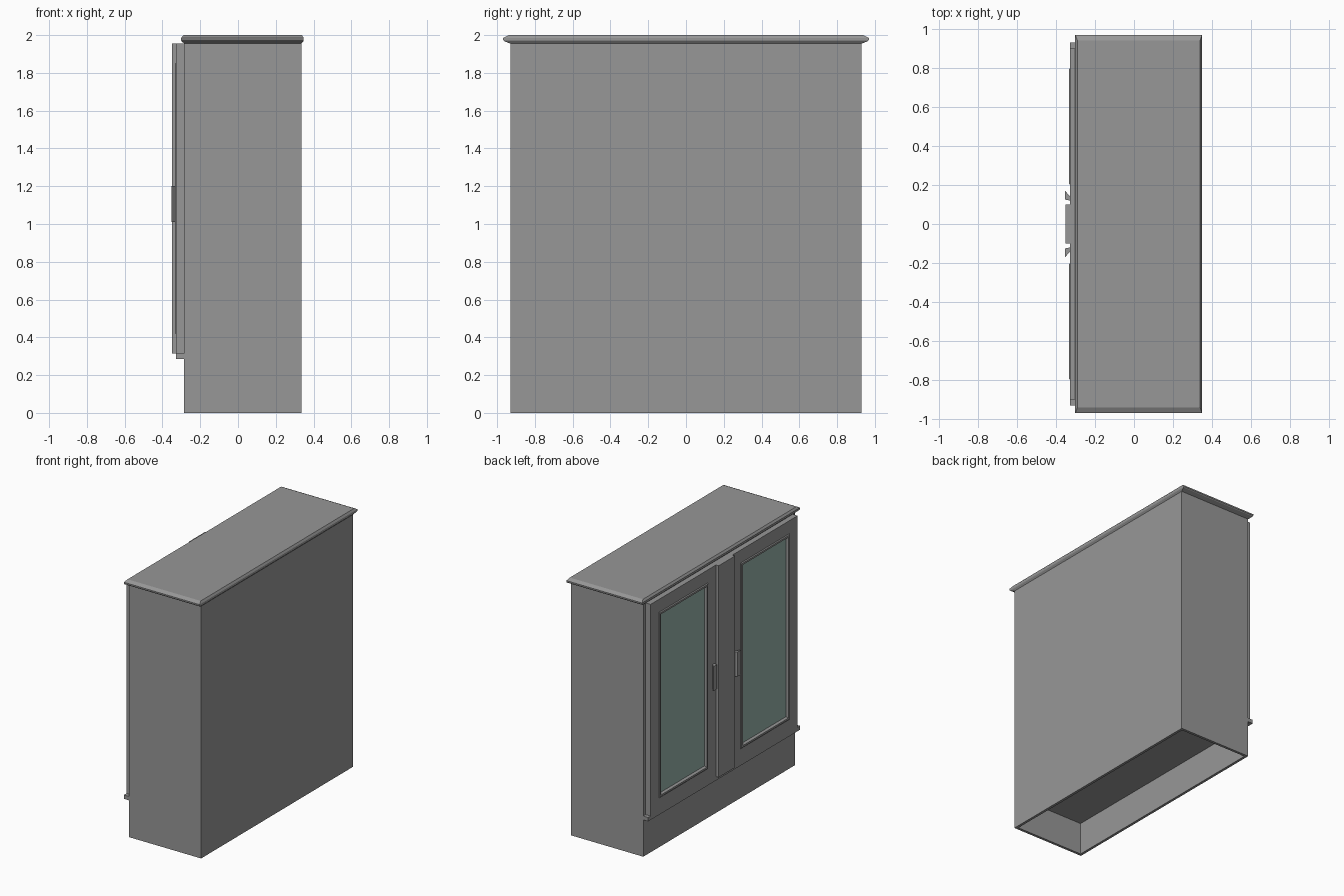
import bpy
import bmesh

cube = bpy.data.objects.get("Cube")
if cube:
    bpy.data.objects.remove(cube, do_unlink=True)


def material(name, rgb):
    mat = bpy.data.materials.new(name)
    mat.use_nodes = True
    mat.diffuse_color = (*rgb, 1)
    mat.node_tree.nodes["Principled BSDF"].inputs["Base Color"].default_value = (*rgb, 1)
    return mat


GREY = material("grey paint", (0.31, 0.31, 0.31))
GLASS = material("green glass", (0.31, 0.44, 0.40))


def finish(bm, name, mat):
    bmesh.ops.recalc_face_normals(bm, faces=bm.faces)
    mesh = bpy.data.meshes.new(name)
    bm.to_mesh(mesh)
    bm.free()
    mesh.materials.append(mat)
    obj = bpy.data.objects.new(name, mesh)
    bpy.context.collection.objects.link(obj)
    return obj


def loft(name, loops, mat, caps=True):
    """Join a series of closed loops of points, with optional end faces."""
    bm = bmesh.new()
    rings = [[bm.verts.new(p) for p in loop] for loop in loops]
    for a, b in zip(rings, rings[1:]):
        for i in range(len(a)):
            j = (i + 1) % len(a)
            bm.faces.new((a[i], a[j], b[j], b[i]))
    if caps:
        bm.faces.new(rings[0])
        bm.faces.new(rings[-1])
    return finish(bm, name, mat)


def flat_rect(x0, x1, y0, y1, z):
    return [(x0, y0, z), (x1, y0, z), (x1, y1, z), (x0, y1, z)]


def upright_rect(y0, y1, z0, z1, x):
    return [(x, y0, z0), (x, y1, z0), (x, y1, z1), (x, y0, z1)]


def box(name, x0, x1, y0, y1, z0, z1, mat):
    return loft(name, [flat_rect(x0, x1, y0, y1, z) for z in (z0, z1)], mat)


BACK, FACE = 0.335, -0.285      # carcass depth
DOOR = -0.327                   # door surface
HALF, TOP, SILL = 0.93, 1.955, 0.315

# Carcass, with a hollow plinth open underneath
wall = 0.02
outer = (FACE, BACK, -HALF, HALF)
inner = (FACE + wall, BACK - wall, -HALF + wall, HALF - wall)
loft("carcass", [flat_rect(*outer, TOP), flat_rect(*outer, 0),
                 flat_rect(*inner, 0), flat_rect(*inner, 0.25)], GREY)

# Moulded top
crown = [(0, TOP), (0.85, 1.968), (1, 1.974), (1, 1.985), (0.25, 2.0)]
loft("crown_top", [flat_rect(FACE - 0.016 * f, BACK + 0.013 * f,
                             -HALF - 0.038 * f, HALF + 0.038 * f, z)
                   for f, z in crown], GREY)

# Sill under the doors and the post between them
box("sill", DOOR, FACE, -HALF, HALF, 0.285, SILL, GREY)
box("centre_post", -0.35, FACE, -0.1, 0.1, SILL, TOP, GREY)

# Doors: inset and depth of each step from the outer edge to the glass
steps = [(0, FACE), (0, DOOR), (0.1, DOOR), (0.107, -0.333),
         (0.12, -0.333), (0.13, -0.315)]
# Handle section across the door
grip = [(DOOR, 0.12), (DOOR, 0.14), (-0.353, 0.17), (-0.353, 0.125)]

for side, s in (("left", 1), ("right", -1)):
    loft(side + "_door", [upright_rect(s * (0.1 + i), s * (0.9 - i),
                                       SILL + i, TOP - i, x)
                          for i, x in steps], GREY, caps=False)
    y0, y1 = sorted((s * 0.23, s * 0.77))
    box(side + "_glass", -0.318, -0.312, y0, y1, SILL + 0.13, TOP - 0.13, GLASS)
    loft(side + "_handle", [[(x, s * y, z) for x, y in grip]
                            for z in (1.01, 1.2)], GREY)
